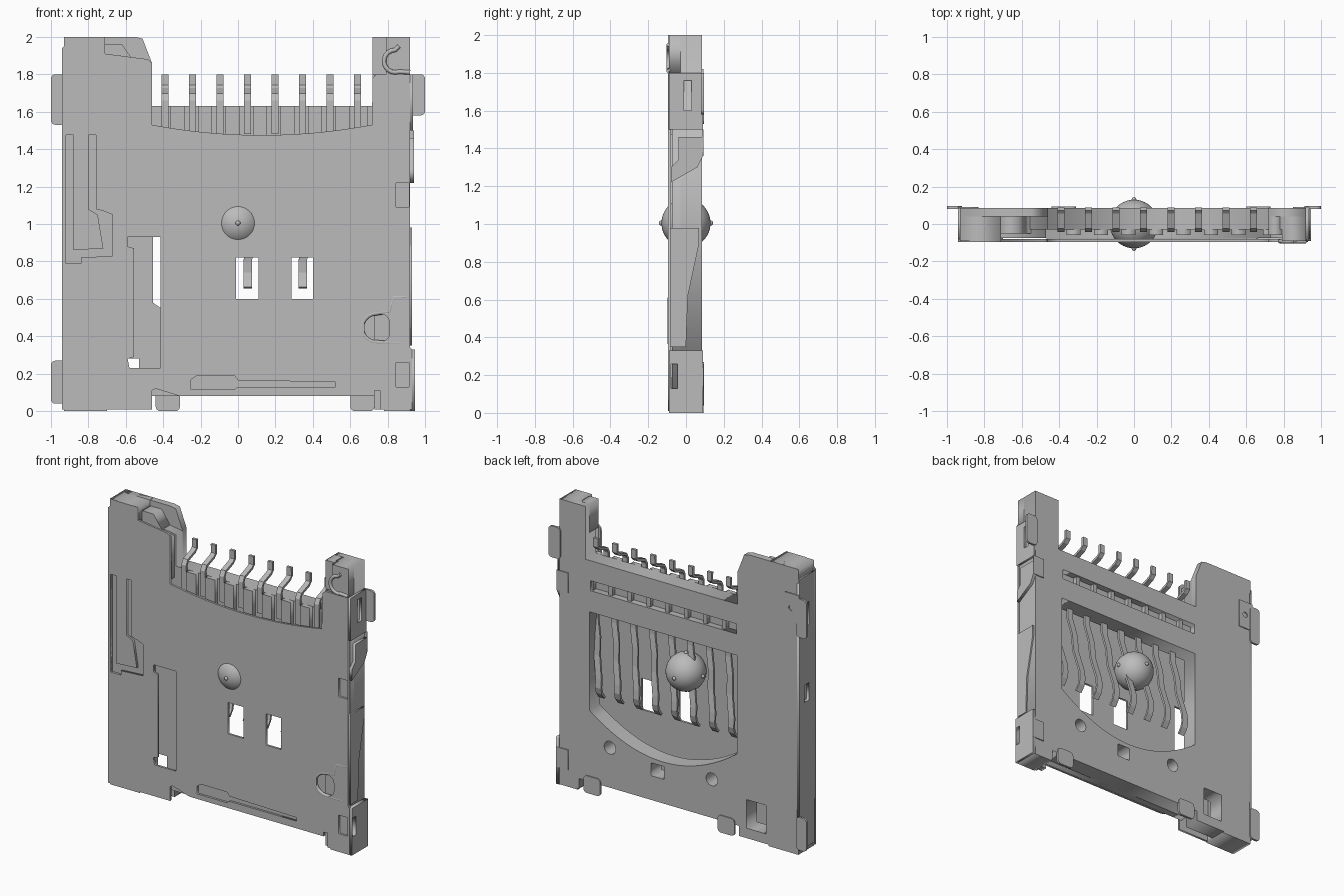
import bpy, bmesh, math
from mathutils import Matrix, Vector

cube = bpy.data.objects.get("Cube")
if cube:
    bpy.data.objects.remove(cube)

GREY = (0.5, 0.5, 0.5, 1)
mat = bpy.data.materials.new("plain_grey")
mat.use_nodes = True
mat.diffuse_color = GREY
for n in mat.node_tree.nodes:
    if n.type == 'BSDF_PRINCIPLED':
        n.inputs["Base Color"].default_value = GREY

# local curve plane -> world: front plates lie in XZ, side plates in YZ
FRONT = Matrix(((1, 0, 0, 0), (0, 0, -1, 0), (0, 1, 0, 0), (0, 0, 0, 1)))
SIDE = Matrix(((0, 0, 1, 0), (1, 0, 0, 0), (0, 1, 0, 0), (0, 0, 0, 1)))


def add(name, mesh):
    ob = bpy.data.objects.new(name, mesh)
    mesh.materials.clear()
    mesh.materials.append(mat)
    bpy.context.collection.objects.link(ob)
    return ob


def curve_mesh(name, cu, matrix):
    tmp = bpy.data.objects.new("tmp", cu)
    bpy.context.collection.objects.link(tmp)
    dg = bpy.context.evaluated_depsgraph_get()
    me = bpy.data.meshes.new_from_object(tmp.evaluated_get(dg))
    bpy.data.objects.remove(tmp)
    bpy.data.curves.remove(cu)
    me.transform(matrix)
    return add(name, me)


def plate(name, loops, d0, d1, axis=FRONT):
    """Flat plate: first loop is the outline, the rest are holes."""
    cu = bpy.data.curves.new(name, 'CURVE')
    cu.dimensions = '2D'
    cu.fill_mode = 'BOTH'
    cu.extrude = (d1 - d0) / 2
    for pts in loops:
        sp = cu.splines.new('POLY')
        sp.points.add(len(pts) - 1)
        for p, (u, v) in zip(sp.points, pts):
            p.co = (u, v, 0, 1)
        sp.use_cyclic_u = True
    mid = (d0 + d1) / 2
    off = (0, mid, 0) if axis is FRONT else (mid, 0, 0)
    return curve_mesh(name, cu, Matrix.Translation(off) @ axis)


def wire(name, pts, y, r):
    cu = bpy.data.curves.new(name, 'CURVE')
    cu.dimensions = '3D'
    cu.bevel_depth = r
    cu.bevel_resolution = 2
    cu.use_fill_caps = True
    sp = cu.splines.new('POLY')
    sp.points.add(len(pts) - 1)
    for p, (u, v) in zip(sp.points, pts):
        p.co = (u, v, 0, 1)
    return curve_mesh(name, cu, Matrix.Translation((0, y, 0)) @ FRONT)


def rect(x0, z0, x1, z1):
    return [(x0, z0), (x1, z0), (x1, z1), (x0, z1)]


def arc(cx, cz, r, a0, a1, n):
    return [(cx + r * math.cos(math.radians(a0 + (a1 - a0) * i / n)),
             cz + r * math.sin(math.radians(a0 + (a1 - a0) * i / n))) for i in range(n + 1)]


def rrect(x0, z0, x1, z1, r):
    return (arc(x1 - r, z1 - r, r, 0, 90, 4) + arc(x0 + r, z1 - r, r, 90, 180, 4)
            + arc(x0 + r, z0 + r, r, 180, 270, 4) + arc(x1 - r, z0 + r, r, 270, 360, 4))


def circle(cx, cz, r):
    return arc(cx, cz, r, 0, 345, 23)


def sag(x0, x1, z_end, depth, n=20):
    """Shallow curve from x0 to x1 that dips in the middle."""
    return [(x0 + (x1 - x0) * i / n, z_end - depth * (1 - (2 * i / n - 1) ** 2)) for i in range(n + 1)]


def ribbon(name, pts, w, t):
    """Bent metal strip following (x, y, z) points, bending in the YZ plane."""
    bm = bmesh.new()
    rings = []
    for i, p in enumerate(pts):
        d = Vector(pts[min(i + 1, len(pts) - 1)]) - Vector(pts[max(i - 1, 0)])
        nrm = Vector((0, -d.z, d.y)).normalized() * t / 2
        side = Vector((w / 2, 0, 0))
        c = Vector(p)
        rings.append([bm.verts.new(c + s) for s in (side + nrm, nrm - side, -side - nrm, side - nrm)])
    for a, b in zip(rings, rings[1:]):
        for k in range(4):
            bm.faces.new((a[k], a[(k + 1) % 4], b[(k + 1) % 4], b[k]))
    bm.faces.new(rings[0])
    bm.faces.new(rings[-1])
    bmesh.ops.recalc_face_normals(bm, faces=bm.faces)
    me = bpy.data.meshes.new(name)
    bm.to_mesh(me)
    bm.free()
    return add(name, me)


# insulating body: back frame with contact window, slot and holes
outline = [(-0.92, 0.01), (-0.47, 0.01), (-0.47, 0.08), (0.77, 0.08), (0.77, 0.01), (0.92, 0.01),
           (0.92, 2.0), (0.72, 2.0), (0.72, 1.63), (-0.46, 1.63), (-0.46, 1.86), (-0.51, 1.99),
           (-0.55, 2.0), (-0.92, 2.0)]
window = [(0.69, 1.27), (-0.455, 1.27)] + sag(-0.455, 0.69, 0.58, 0.21)
holes = [window, circle(0.53, 0.36, 0.045), circle(-0.26, 0.35, 0.045),
         rect(0.11, 0.25, 0.21, 0.34), rect(-0.68, 0.08, -0.53, 0.28)]
plate("body_back", [outline, rect(-0.45, 1.42, 0.68, 1.49)] + holes, 0.04, 0.085)
inner = outline[:7] + [(0.78, 2.0), (0.78, 1.8), (0.72, 1.8)] + outline[8:10] + [(-0.46, 1.85), (-0.92, 1.93)]
plate("body_inner", [inner] + holes, -0.03, 0.04)

# side rails, corner blocks and bottom bar filling the depth
plate("left_rail", [[(-0.92, 0.01), (-0.70, 0.01), (-0.70, 0.6), (-0.62, 0.75), (-0.62, 1.5),
                     (-0.47, 1.55), (-0.47, 1.84), (-0.70, 1.88), (-0.92, 1.9)]], -0.075, -0.03)
plate("left_corner_block", [rect(-0.93, 1.9, -0.71, 2.0)], -0.09, 0.085)
plate("left_corner_step", [[(-0.71, 1.88), (-0.55, 1.86), (-0.62, 1.96), (-0.71, 1.96)]], -0.05, 0.04)
plate("right_rail", [rect(0.73, 0.01, 0.92, 1.8)], -0.075, -0.03)
plate("right_post", [rect(0.79, 1.8, 0.92, 2.0)], -0.09, -0.03)
plate("right_post_step", [rect(0.72, 1.8, 0.79, 2.0)], -0.06, 0.04)
plate("bottom_bar", [rect(-0.47, 0.08, 0.77, 0.19)], -0.078, -0.03)
for x0, x1 in ((-0.93, -0.70), (0.78, 0.93)):
    plate("corner_foot", [rect(x0, 0.0, x1, 0.07)], -0.09, 0.085)

# metal shell face
shell = ([(-0.94, 0.01), (-0.46, 0.01), (-0.46, 0.11), (-0.44, 0.12), (-0.31, 0.08), (0.6, 0.08),
          (0.73, 0.08), (0.73, 0.11), (0.76, 0.11), (0.76, 0.01), (0.93, 0.01), (0.93, 0.33),
          (0.92, 0.34), (0.92, 1.8), (0.74, 1.8), (0.72, 1.78)] + sag(0.715, -0.46, 1.53, 0.055)
         + [(-0.46, 1.86), (-0.48, 1.88), (-0.71, 1.91), (-0.71, 2.0), (-0.87, 2.0), (-0.94, 1.94)])
lever_hole = [(-0.92, 1.475), (-0.76, 1.475), (-0.76, 1.08), (-0.72, 1.07), (-0.67, 1.05),
              (-0.67, 0.83), (-0.84, 0.82), (-0.84, 0.79), (-0.92, 0.79)]
slot = [(-0.58, 0.23), (-0.415, 0.23), (-0.415, 0.93), (-0.59, 0.93), (-0.59, 0.88),
        (-0.555, 0.87), (-0.555, 0.29), (-0.59, 0.28)]
lip = [(-0.25, 0.115), (-0.02, 0.115), (0.0, 0.13), (0.52, 0.13), (0.52, 0.155), (0.0, 0.165),
       (-0.02, 0.19), (-0.22, 0.19), (-0.25, 0.17)]
plate("shell_face", [shell, lever_hole, slot, lip, rect(-0.01, 0.6, 0.11, 0.82),
                     rect(0.285, 0.6, 0.4, 0.82), rrect(0.675, 0.37, 0.81, 0.52, 0.05),
                     rect(0.845, 0.13, 0.915, 0.26), rect(0.845, 1.09, 0.915, 1.22)], -0.095, -0.08)
plate("lever", [[(-0.88, 1.475), (-0.80, 1.475), (-0.80, 1.08), (-0.75, 1.05), (-0.72, 0.87),
                 (-0.88, 0.86)]], -0.092, -0.075)
wire("wire_loop", [(0.9, 0.61), (0.83, 0.61), (0.81, 0.53), (0.75, 0.525)]
     + arc(0.74, 0.445, 0.078, 90, 270, 10) + [(0.87, 0.365)], -0.085, 0.012)
wire("wire_hook", [(0.92, 1.81)] + arc(0.84, 1.87, 0.06, 290, 90, 10) + [(0.86, 1.95)], -0.092, 0.012)

# shell side flanges
plate("left_flange", [rect(-0.09, 0.03, 0.085, 1.93), rect(-0.02, 1.58, 0.04, 1.74),
                      rect(-0.02, 1.05, 0.03, 1.17)], -0.94, -0.92, SIDE)
plate("right_flange_bottom", [[(-0.09, 0.0), (0.09, 0.0), (0.09, 0.33), (-0.09, 0.33)],
                              rect(-0.08, 0.13, -0.045, 0.26)], 0.92, 0.945, SIDE)
plate("right_flange_wedge", [[(-0.085, 0.35), (0.0, 0.35), (0.01, 0.62), (0.07, 0.9), (0.07, 0.98),
                              (-0.085, 0.98)]], 0.92, 0.93, SIDE)
plate("right_flange_middle", [[(-0.08, 1.22), (0.06, 1.3), (0.09, 1.36), (0.09, 1.46), (-0.04, 1.46),
                               (-0.04, 1.34), (-0.08, 1.3)]], 0.92, 0.94, SIDE)
plate("right_flange_top", [rect(-0.09, 1.5, 0.09, 1.8), rect(-0.01, 1.6, 0.03, 1.76)], 0.92, 0.935, SIDE)

# solder ears, feet and clips on the rear plane
for x0, z0, x1, z1 in ((-1.0, 1.53, -0.92, 1.8), (-1.0, 0.04, -0.92, 0.27), (0.91, 1.58, 1.0, 1.8)):
    plate("solder_ear", [rrect(x0, z0, x1, z1, 0.025)], 0.08, 0.095)
for x0 in (-0.44, 0.60):
    plate("solder_foot", [rrect(x0, 0.0, x0 + 0.13, 0.12, 0.025)], 0.078, 0.093)
plate("rear_clip", [rect(-0.94, 1.62, -0.83, 1.82), circle(-0.88, 1.72, 0.02)], 0.085, 0.092)
for z0, z1 in ((1.36, 1.5), (0.12, 0.26)):
    plate("rear_clip", [rect(0.85, z0, 0.94, z1)], 0.085, 0.092)

# eight contacts: spring arm, bent tail, and the comb ribs between them
for i in range(8):
    x = -0.39 + i * 0.147
    ribbon("spring_contact", [(x + 0.06, 0.0, 1.36), (x + 0.06, 0.0, 1.2), (x + 0.035, 0.015, 1.08),
                              (x + 0.03, 0.025, 0.95), (x, 0.05, 0.8), (x, 0.055, 0.74),
                              (x, 0.045, 0.7), (x, 0.015, 0.66)], 0.045, 0.015)
    ribbon("contact_tail", [(x, -0.035, 1.48), (x, -0.035, 1.66), (x, -0.02, 1.69), (x, 0.06, 1.72),
                            (x, 0.08, 1.74), (x, 0.08, 1.8)], 0.036, 0.018)
    plate("slot_tooth", [rect(x + 0.03, 1.42, x + 0.06, 1.49)], 0.035, 0.07)
    if i < 7:
        plate("comb_rib", [rect(x + 0.03, 1.4, x + 0.105, 1.63)], -0.06, -0.03)
plate("comb_end", [rect(0.69, 1.4, 0.73, 1.63)], -0.06, -0.03)

# central ball with six small nubs
bm = bmesh.new()
centre = Vector((0, 0, 1.005))
bmesh.ops.create_uvsphere(bm, u_segments=40, v_segments=24, radius=0.13, matrix=Matrix.Translation(centre))
for k in range(3):
    for s in (-1, 1):
        d = Vector((0, 0, 0))
        d[k] = s * 0.131
        bmesh.ops.create_uvsphere(bm, u_segments=12, v_segments=8, radius=0.013,
                                  matrix=Matrix.Translation(centre + d))
for f in bm.faces:
    f.smooth = True
me = bpy.data.meshes.new("ball")
bm.to_mesh(me)
bm.free()
add("ball", me)
